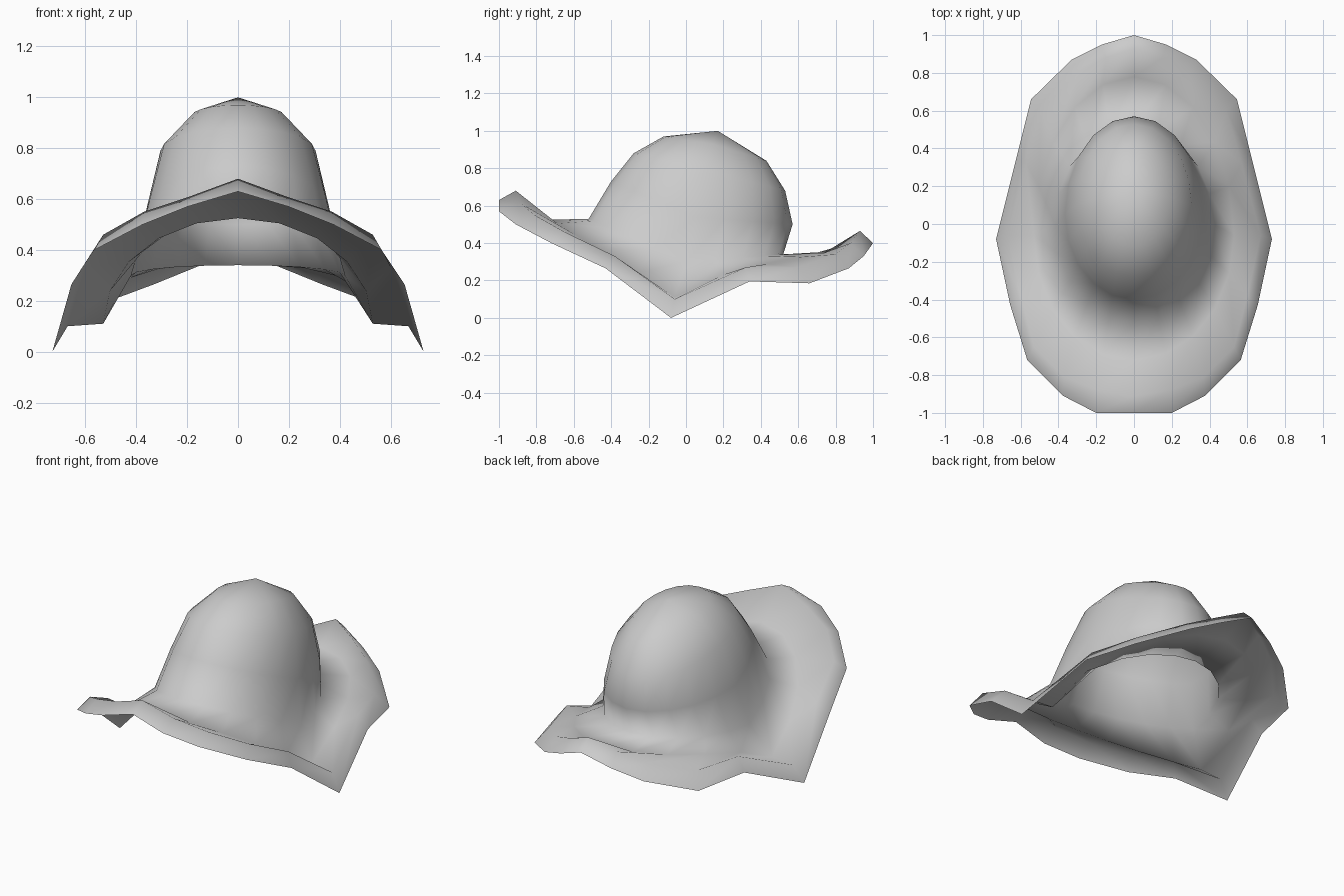
import bpy
import bmesh
import math
from mathutils import Vector

default_cube = bpy.data.objects.get("Cube")
if default_cube:
    bpy.data.objects.remove(default_cube, do_unlink=True)

HALF = 10  # steps from the front centre to the back centre


def make_material(name, color):
    material = bpy.data.materials.new(name)
    material.use_nodes = True
    material.diffuse_color = color
    shader = material.node_tree.nodes["Principled BSDF"]
    shader.inputs["Base Color"].default_value = color
    shader.inputs["Roughness"].default_value = 0.8
    return material


def mirrored_ring(half_points):
    """Close a left half outline, running front to back, into a full ring."""
    left = [Vector(p) for p in half_points]
    right = [Vector((-p.x, p.y, p.z)) for p in reversed(left[1:-1])]
    return left + right


def oval_ring(front, side, back, back_power=1.0):
    """Tilted oval through a front (y, z), a side (x, y, z) and a back (y, z)."""
    points = []
    for step in range(HALF + 1):
        angle = math.pi * step / HALF
        c = math.cos(angle)
        end = front if c > 0 else back
        reach = abs(c)
        rise = reach if c > 0 else reach ** back_power
        points.append((side[0] * math.sin(angle),
                       side[1] + (end[0] - side[1]) * reach,
                       side[2] + (end[1] - side[2]) * rise))
    return mirrored_ring(points)


def loft(name, rings, material, apex=None):
    """Skin a stack of rings, with an optional point closing the last one."""
    bm = bmesh.new()
    loops = [[bm.verts.new(p) for p in ring] for ring in rings]
    count = len(loops[0])
    for lower, upper in zip(loops, loops[1:]):
        for i in range(count):
            j = (i + 1) % count
            bm.faces.new((lower[i], lower[j], upper[j], upper[i]))
    if apex:
        tip = bm.verts.new(apex)
        for i in range(count):
            bm.faces.new((loops[-1][i], loops[-1][(i + 1) % count], tip))
    for face in bm.faces:
        face.smooth = True
    mesh = bpy.data.meshes.new(name)
    bm.to_mesh(mesh)
    bm.free()
    mesh.materials.append(material)
    obj = bpy.data.objects.new(name, mesh)
    bpy.context.collection.objects.link(obj)
    return obj


felt = make_material("grey felt", (0.6, 0.6, 0.6, 1.0))

# Brim: drooping outer edge, raised lip, then the valley around the crown
edge = mirrored_ring([
    (0, -1, .63), (.2, -1, .57), (.375, -.91, .5), (.565, -.72, .4),
    (.655, -.43, .265), (.73, -.08, 0), (.625, .34, .195),
    (.545, .66, .185), (.33, .87, .265), (.17, .95, .33), (0, 1, .4)])
lip = mirrored_ring([
    (0, -.91, .68), (.19, -.88, .61), (.37, -.81, .55), (.53, -.65, .46),
    (.6, -.38, .33), (.67, -.06, .1), (.57, .32, .27),
    (.49, .6, .27), (.3, .8, .34), (.15, .88, .4), (0, .93, .465)])
valley = oval_ring((-.72, .525), (.53, -.06, .11), (.78, .355), back_power=.6)

# Crown: tilted ovals that flare at the sides and undercut at the back
crown = [
    oval_ring((-.52, .53), (.42, 0, .3), (.52, .34)),
    oval_ring((-.4, .73), (.365, .05, .54), (.57, .5)),
    oval_ring((-.28, .88), (.305, .1, .79), (.53, .68)),
    oval_ring((-.12, .97), (.18, .14, .93), (.43, .84)),
]

# One continuous open shell, so the inside of the hat stays hollow
loft("hat_brim_and_crown", [edge, lip, valley] + crown, felt, apex=(0, .17, 1))
